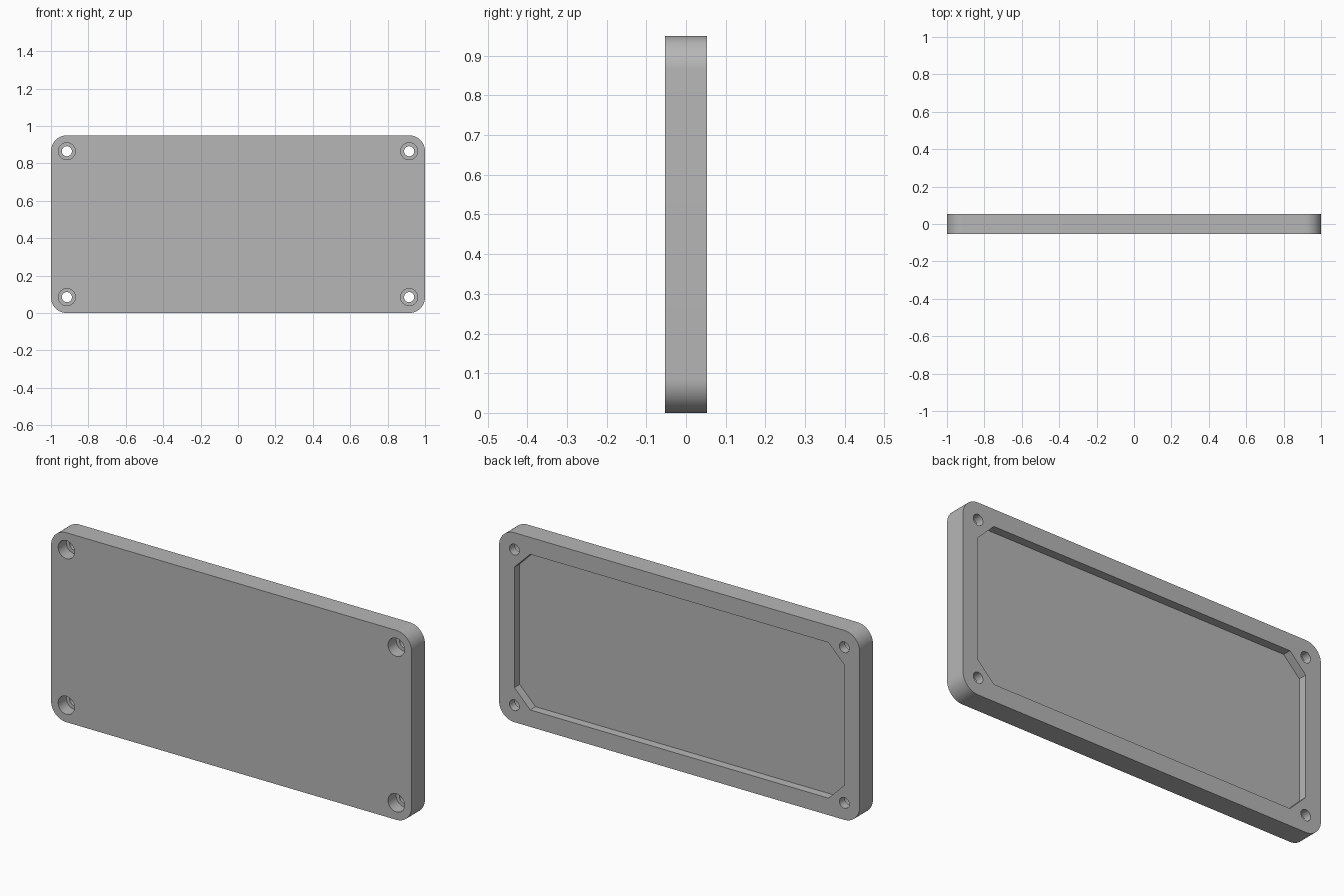
import bpy
import bmesh
from math import cos, sin, pi, radians

cube = bpy.data.objects.get("Cube")
if cube:
    bpy.data.objects.remove(cube, do_unlink=True)

HALF_W, HALF_H, HALF_T = 1.0, 0.475, 0.053   # plate half sizes
INSET = 0.085                                # corner radius, screw offset, rim width
RECESS_DEPTH, CHAMFER = 0.0425, 0.088
BORE_R, HOLE_R, BORE_DEPTH = 0.0455, 0.027, 0.064

grey = bpy.data.materials.new("plain_grey")
grey.use_nodes = True
colour = (0.47, 0.47, 0.47, 1)
grey.diffuse_color = colour
grey.node_tree.nodes["Principled BSDF"].inputs["Base Color"].default_value = colour


def prism(name, outline, y0, y1):
    """Extrude an x-z outline from y0 to y1."""
    bm = bmesh.new()
    face = bm.faces.new([bm.verts.new((x, y0, z)) for x, z in outline])
    moved = bmesh.ops.extrude_face_region(bm, geom=[face])["geom"]
    verts = [v for v in moved if isinstance(v, bmesh.types.BMVert)]
    bmesh.ops.translate(bm, verts=verts, vec=(0, y1 - y0, 0))
    bmesh.ops.recalc_face_normals(bm, faces=bm.faces)
    mesh = bpy.data.meshes.new(name)
    bm.to_mesh(mesh)
    bm.free()
    mesh.materials.append(grey)
    obj = bpy.data.objects.new(name, mesh)
    bpy.context.collection.objects.link(obj)
    return obj


def arc(cx, cz, r, start, sweep, steps):
    return [(cx + r * cos(start + sweep * i / steps),
             cz + r * sin(start + sweep * i / steps)) for i in range(steps + 1)]


def corner_outline(half_w, half_h, size, steps):
    """Rectangle with rounded corners, or chamfered ones when steps is 1."""
    points = []
    for i, (sx, sz) in enumerate([(1, 1), (-1, 1), (-1, -1), (1, -1)]):
        points += arc(sx * (half_w - size), HALF_H + sz * (half_h - size),
                      size, i * pi / 2, pi / 2, steps)
    return points


def cut(target, cutter):
    mod = target.modifiers.new("cut", "BOOLEAN")
    mod.operation = "DIFFERENCE"
    mod.solver = "EXACT"
    mod.object = cutter
    bpy.context.view_layer.objects.active = target
    bpy.ops.object.modifier_apply(modifier=mod.name)
    bpy.data.objects.remove(cutter, do_unlink=True)


# Rounded plate
plate = prism("cover_plate", corner_outline(HALF_W, HALF_H, INSET, 16), -HALF_T, HALF_T)

# Chamfered recess in the back
recess = corner_outline(HALF_W - INSET, HALF_H - INSET, CHAMFER, 1)
cut(plate, prism("recess_cutter", recess, HALF_T - RECESS_DEPTH, HALF_T + 0.1))

# Counterbored screw holes, opening wide at the front
for sx in (-1, 1):
    for sz in (-1, 1):
        x, z = sx * (HALF_W - INSET), HALF_H + sz * (HALF_H - INSET)
        for radius, y0, y1 in ((BORE_R, -HALF_T - 0.1, -HALF_T + BORE_DEPTH),
                               (HOLE_R, -HALF_T - 0.1, HALF_T + 0.1)):
            circle = arc(x, z, radius, 0, 2 * pi, 32)[:-1]
            cut(plate, prism("hole_cutter", circle, y0, y1))

# Smooth the round walls, keep the edges sharp
bpy.ops.object.select_all(action="DESELECT")
plate.select_set(True)
bpy.context.view_layer.objects.active = plate
bpy.ops.object.shade_smooth_by_angle(angle=radians(30))
